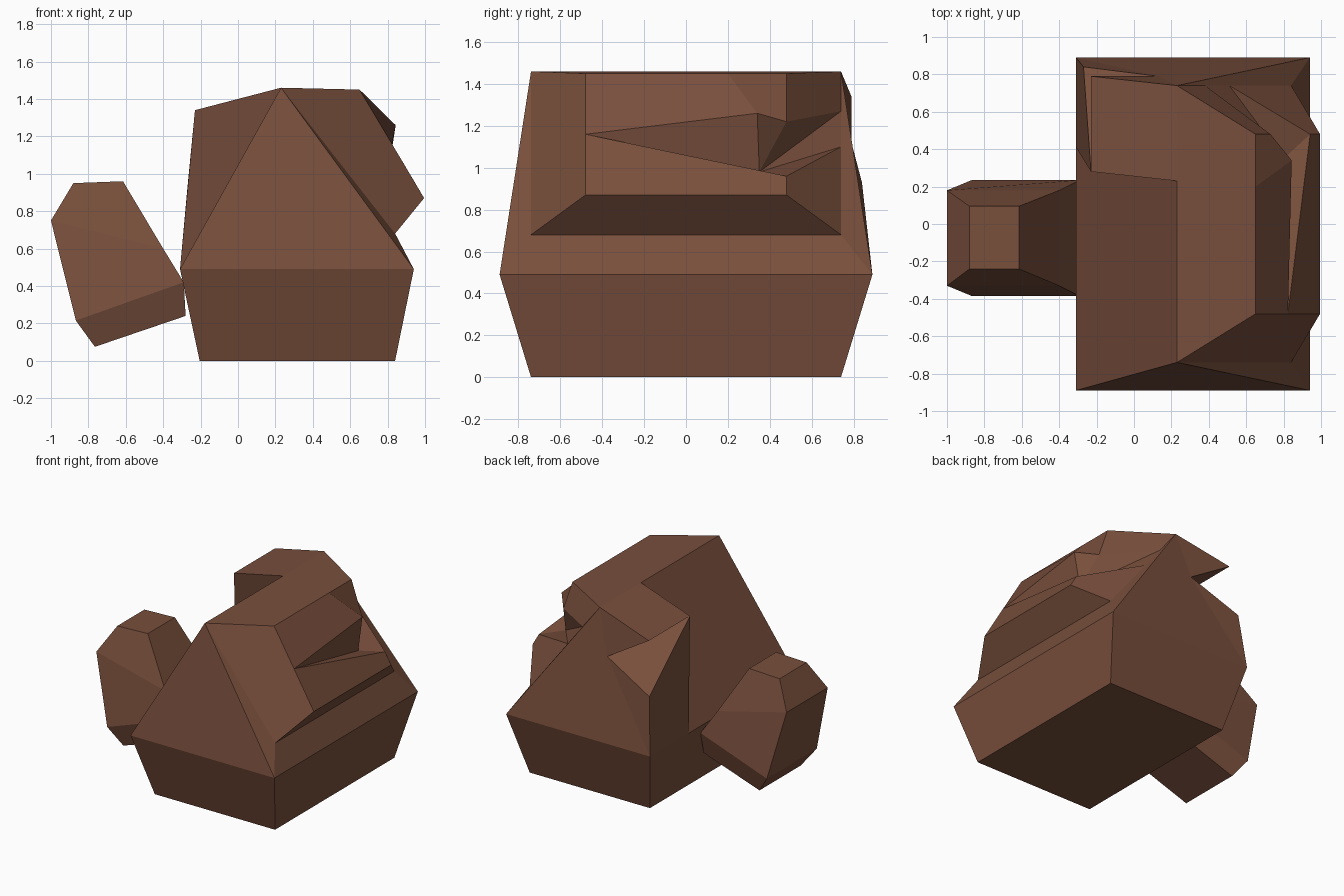
import bpy, bmesh

if "Cube" in bpy.data.objects:
    bpy.data.objects.remove(bpy.data.objects["Cube"])

brown = bpy.data.materials.new("rock_brown")
brown.diffuse_color = (0.19, 0.078, 0.045, 1)
brown.use_nodes = True
brown.node_tree.nodes["Principled BSDF"].inputs["Base Color"].default_value = brown.diffuse_color


def build(name, points, faces):
    """Closed flat-shaded rock from named points."""
    bm = bmesh.new()
    v = {k: bm.verts.new(p) for k, p in points.items()}
    for f in faces:
        bm.faces.new([v[k] for k in f])
    bmesh.ops.recalc_face_normals(bm, faces=bm.faces)
    me = bpy.data.meshes.new(name)
    bm.to_mesh(me)
    bm.free()
    me.materials.append(brown)
    ob = bpy.data.objects.new(name, me)
    bpy.context.collection.objects.link(ob)


# Large boulder: side profile (x, z, half width), mirrored to front "-" and back "+"
profile = {"baseL": (-.205, 0, .74), "rimL": (-.31, .49, .89),
           "ridge": (.23, 1.46, .74), "top": (.65, 1.45, .48),
           "nose": (.995, .87, .48), "neck": (.84, .68, .74),
           "rimR": (.94, .49, .89), "baseR": (.84, 0, .74)}
pts = {}
for k, (x, z, w) in profile.items():
    pts[k + "-"] = (x, -w, z)
    pts[k + "+"] = (x, w, z)

# Raised shoulder at the back left, with its corner chip
pts.update(P=(.23, .23, 1.46), Q=(-.31, .41, .49), Sf=(-.23, .28, 1.34),
           Sb=(-.23, .79, 1.34), M=(-.27, .84, .93), N=(.13, .79, 1.12))
# Crack and broken corner on the right
pts.update(A=(.823, -.48, 1.16), D=(.942, .48, .96), T=(.843, .34, 1.26),
           U=(.65, .2, 1.45), E=(.73, .48, 1.22), F=(.8, .35, .98),
           H=(.38, .74, 1.27), G=(.51, .74, 1.1))

# Lower block
faces = ["baseL- baseR- baseR+ baseL+", "baseR- rimR- rimR+ baseR+",
         "baseL- rimL- Q rimL+ baseL+"]
for s in "-+":
    faces.append(f"baseL{s} rimL{s} rimR{s} baseR{s}")
# Front, right ledge and top
faces += ["rimR- neck- neck+ rimR+", "neck- nose- nose+ neck+",
          "rimL- ridge- rimR-", "ridge- neck- rimR-",
          "ridge- top- A nose- neck-", "ridge- top- U top+ ridge+ P"]
# Left slope and shoulder
faces += ["rimL- ridge- P Q", "P Sf Q", "Q rimL+ M Sf", "P ridge+ Sb Sf",
          "M N Sf", "Sb N Sf"]
# Back
faces += ["rimL+ M N", "N Sb ridge+", "N ridge+ rimR+", "rimL+ N rimR+",
          "ridge+ H G neck+ rimR+", "D nose+ neck+ G"]
# Right side with crack
faces += ["A D nose+ nose-", "top- A T U", "U T E top+", "A T F", "T E F",
          "A F D", "ridge+ top+ E H", "E F H", "F G H", "F D G"]
build("large_boulder", pts, [f.split() for f in faces])

# Small tilted rock: stacked rings (left x, z, right x, z, front y, back y)
rings = [(-.765, .075, -.28, .24, -.33, .18),
         (-.867, .215, -.29, .42, -.385, .235),
         (-1.0, .75, -.40, .60, -.33, .18),
         (-.88, .95, -.615, .96, -.24, .095)]
pts, faces = {}, []
for i, (xl, zl, xr, zr, y0, y1) in enumerate(rings):
    corners = [(xl, y0, zl), (xr, y0, zr), (xr, y1, zr), (xl, y1, zl)]
    for j, c in enumerate(corners):
        pts[i, j] = c
        if i:
            n = (j + 1) % 4
            faces.append([(i - 1, j), (i - 1, n), (i, n), (i, j)])
faces += [[(0, j) for j in range(4)], [(3, j) for j in range(4)]]
build("small_rock", pts, faces)
